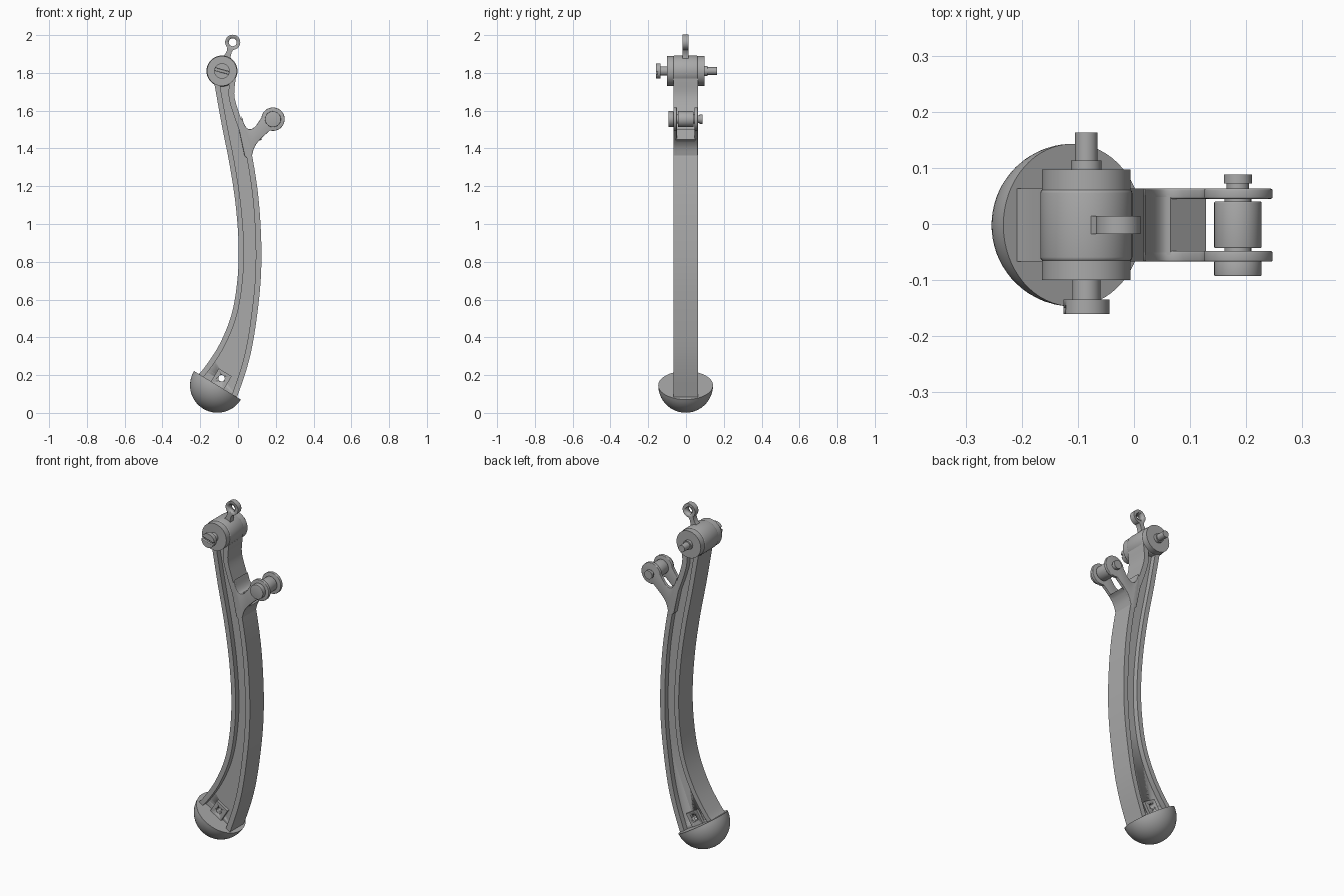
import bpy, bmesh, math
from mathutils import Vector, Matrix

if bpy.data.objects.get("Cube"):
    bpy.data.objects.remove(bpy.data.objects["Cube"])

metal = bpy.data.materials.new("grey_metal")
metal.use_nodes = True
metal.diffuse_color = (0.4, 0.4, 0.4, 1)
metal.node_tree.nodes["Principled BSDF"].inputs["Base Color"].default_value = (0.4, 0.4, 0.4, 1)

FRONT, BACK = -0.067, 0.063


def finish(name, bm, bevel=0):
    bmesh.ops.recalc_face_normals(bm, faces=bm.faces)
    mesh = bpy.data.meshes.new(name)
    bm.to_mesh(mesh)
    bm.free()
    mesh.materials.append(metal)
    ob = bpy.data.objects.new(name, mesh)
    bpy.context.collection.objects.link(ob)
    bpy.ops.object.select_all(action='DESELECT')
    bpy.context.view_layer.objects.active = ob
    ob.select_set(True)
    if bevel:
        mod = ob.modifiers.new("rounded_edges", 'BEVEL')
        mod.width, mod.segments, mod.angle_limit = bevel, 3, math.radians(50)
        bpy.ops.object.modifier_apply(modifier=mod.name)
    bpy.ops.object.shade_smooth_by_angle(angle=math.radians(35))
    return ob


def prism(name, outline, y0, y1, bevel=0):
    """Extrude an x-z outline from y0 to y1."""
    bm = bmesh.new()
    face = bm.faces.new([bm.verts.new((x, y0, z)) for x, z in outline])
    moved = bmesh.ops.extrude_face_region(bm, geom=[face])["geom"]
    verts = [v for v in moved if isinstance(v, bmesh.types.BMVert)]
    bmesh.ops.translate(bm, verts=verts, vec=(0, y1 - y0, 0))
    return finish(name, bm, bevel)


def arc(centre, r, a0, a1, n):
    angles = [math.radians(a0 + (a1 - a0) * i / n) for i in range(n + 1)]
    return [(centre[0] + r * math.cos(a), centre[1] + r * math.sin(a)) for a in angles]


def disc(name, centre, r, y0, y1, bevel=0):
    return prism(name, arc(centre, r, 0, 360, 48)[:-1], y0, y1, bevel)


def spline(points, steps=6):
    """Catmull-Rom curve through the points."""
    p = [Vector(q) for q in points]
    p = [2 * p[0] - p[1]] + p + [2 * p[-1] - p[-2]]
    out = []
    for a, b, c, d in zip(p, p[1:], p[2:], p[3:]):
        for i in range(steps):
            t = i / steps
            out.append(b + (c - a) * t / 2 + (2 * a - 5 * b + 4 * c - d) * t * t / 2
                       + (3 * b - a - 3 * c + d) * t ** 3 / 2)
    return out + [p[-2]]


def offset(path, dist):
    out = []
    for i, q in enumerate(path):
        t = (path[min(i + 1, len(path) - 1)] - path[max(i - 1, 0)]).normalized()
        out.append(q + Vector((-t.y, t.x)) * dist)
    return out


def cut(ob, cutter):
    mod = ob.modifiers.new("cut", 'BOOLEAN')
    mod.operation, mod.object, mod.solver = 'DIFFERENCE', cutter, 'EXACT'
    bpy.context.view_layer.objects.active = ob
    bpy.ops.object.modifier_apply(modifier=mod.name)


# Curved arm: thin web between two full-width flanges
left = spline([(-.13, 1.77), (-.087, 1.53), (-.045, 1.317), (-.013, 1.105), (.003, .893),
               (-.003, .707), (-.034, .522), (-.098, .363), (-.177, .241), (-.225, .19)])
right = spline([(-.013, 1.77), (-.019, 1.677), (.008, 1.58), (.04, 1.49), (.071, 1.38),
                (.103, 1.184), (.119, 1.0), (.124, .813), (.114, .628), (.082, .389),
                (.045, .23), (-.013, .061)])
left_in, right_in = offset(left, .028), offset(right, -.03)
prism("left_flange", left + left_in[::-1], FRONT, BACK)
prism("right_flange", right + right_in[::-1], FRONT, BACK)
web = prism("arm_web", offset(left, .01) + offset(right, -.01)[::-1], -.036, .032)

# Tilted half-ball foot
foot = Vector((-.109, -.002, .146))
tilt = Matrix.Translation(foot) @ Matrix.Rotation(math.radians(31.3), 4, 'Y')
bm = bmesh.new()
bmesh.ops.create_uvsphere(bm, u_segments=64, v_segments=32, radius=.145)
bmesh.ops.delete(bm, geom=[v for v in bm.verts if v.co.z > .001], context='VERTS')
bmesh.ops.holes_fill(bm, edges=bm.edges, sides=0)
bm.transform(tilt)
finish("foot", bm)

# Drilled bracket joining the foot to the web
bm = bmesh.new()
bmesh.ops.create_cube(bm, size=1)
bm.transform(tilt @ Matrix.Translation((0, 0, .035)) @ Matrix.Diagonal((.08, .1, .09, 1)))
bracket = finish("foot_bracket", bm)
drill = disc("bracket_drill", (-.087, .183), .017, -.2, .2)
for part in (bracket, web):
    cut(part, drill)
bpy.data.objects.remove(drill)

# Hub at the top with a cap on each side
hub = (-.085, 1.81)
disc("hub", hub, .082, FRONT, BACK, .008)
disc("front_cap", hub, .079, -.1, FRONT + .002)
disc("back_cap", hub, .079, BACK - .002, .097)

# Pivot screw through the hub
disc("screw_shank", hub, .025, -.137, -.095)
head = disc("screw_head", hub, .041, -.16, -.135)
bm = bmesh.new()
bmesh.ops.create_cube(bm, size=1)
bm.transform(Matrix.Translation((hub[0], -.16, hub[1])) @ Matrix.Rotation(math.radians(15), 4, 'Y')
             @ Matrix.Diagonal((.2, .02, .014, 1)))
slot = finish("slot_cutter", bm)
cut(head, slot)
bpy.data.objects.remove(slot)
disc("screw_collar", hub, .027, .095, .113)
disc("screw_tip", hub, .02, .11, .163)

# Eye on a short neck above the hub
eye = Vector((-.028, 1.962))
ring = disc("eye_ring", eye, .04, -.018, .014)
hole = disc("eye_drill", eye, .021, -.1, .1)
cut(ring, hole)
bpy.data.objects.remove(hole)
down = (Vector(hub) - eye).normalized()
side = Vector((-down.y, down.x))
neck = [(.026, .02), (.05, .013), (.075, .016), (.1, .03)]
prism("eye_neck", [eye + down * d + side * w for d, w in neck]
      + [eye + down * d - side * w for d, w in neck[::-1]], -.018, .014)

# Forked side branch: solid root and two ears
pin = (.185, 1.555)
upper = spline([(.02, 1.57), (.035, 1.525), (.058, 1.502), (.09, 1.515), (.125, 1.565)], 4)
lower = spline([(.168, 1.494), (.12, 1.45), (.09, 1.412), (.076, 1.37), (.068, 1.33)], 4)
inner = [(.035, 1.36), (.005, 1.5)]
ear = upper + arc(pin, .062, 165, -100, 36) + lower + inner
prism("fork_front_ear", ear, FRONT, -.048, .006)
prism("fork_back_ear", ear, .045, BACK, .006)
prism("fork_root", [q for q in upper if q[0] < .062] + [(.065, 1.502), (.128, 1.448)]
      + [q for q in lower if q[0] < .118] + inner, -.055, .052)

# Roller and pin held in the fork
disc("roller", pin, .042, -.043, .04, .002)
disc("fork_pin", pin, .024, -.07, .047)
disc("fork_pin_head", pin, .042, -.093, -.066, .002)
disc("fork_pin_collar", pin, .02, .045, .075)
disc("fork_pin_tip", pin, .025, .072, .088)
